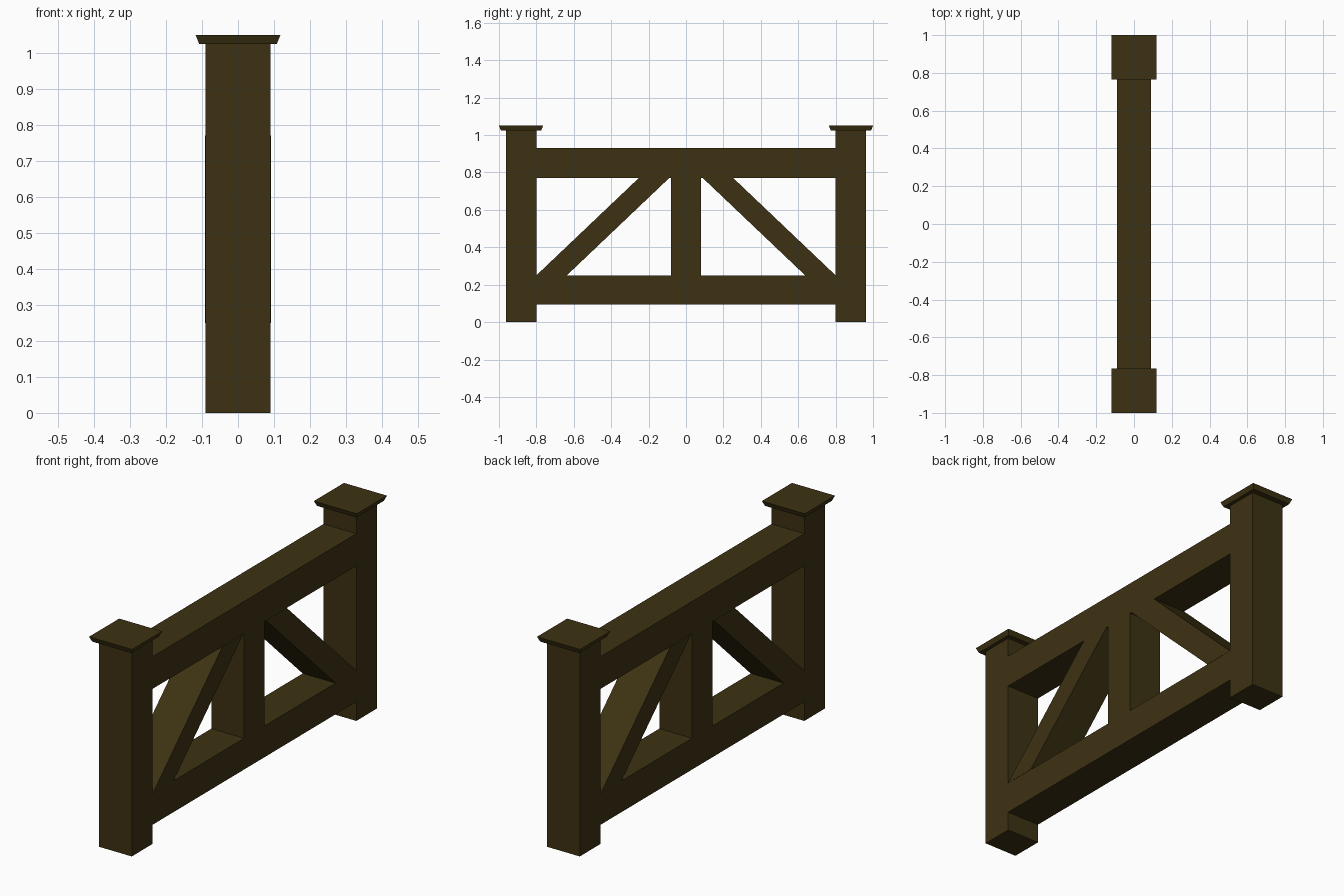
import bpy

if "Cube" in bpy.data.objects:
    bpy.data.objects.remove(bpy.data.objects["Cube"])

wood = bpy.data.materials.new("dark_brown_wood")
wood.diffuse_color = (0.046, 0.031, 0.006, 1.0)
wood.use_nodes = True
wood.node_tree.nodes["Principled BSDF"].inputs["Base Color"].default_value = wood.diffuse_color

HALF = 0.09                      # half thickness of the timbers
POST_IN, POST_OUT = 0.80, 0.962  # inner and outer faces of the end posts
LOW, HIGH = 0.25, 0.77           # opening between the rails


def prism(name, bottom, top):
    """Solid between two matching four-point loops."""
    faces = [(3, 2, 1, 0), (4, 5, 6, 7)]
    faces += [(i, (i + 1) % 4, 4 + (i + 1) % 4, 4 + i) for i in range(4)]
    mesh = bpy.data.meshes.new(name)
    mesh.from_pydata(bottom + top, [], faces)
    mesh.materials.append(wood)
    mesh.update()
    obj = bpy.data.objects.new(name, mesh)
    bpy.context.collection.objects.link(obj)
    return obj


def rect(hx, y0, y1, z):
    return [(-hx, y0, z), (hx, y0, z), (hx, y1, z), (-hx, y1, z)]


def beam(name, y0, y1, z0, z1):
    return prism(name, rect(HALF, y0, y1, z0), rect(HALF, y0, y1, z1))


# Rails and centre upright
beam("top_rail", -POST_IN, POST_IN, HIGH, 0.93)
beam("bottom_rail", -POST_IN, POST_IN, 0.095, LOW)
beam("centre_upright", -0.08, 0.08, LOW, HIGH)

for side, label in ((-1, "front"), (1, "back")):
    # End post
    y0, y1 = sorted((side * POST_IN, side * POST_OUT))
    beam(label + "_post", y0, y1, 0.0, 1.027)

    # Flared post cap
    c = side * 0.882
    prism(label + "_post_cap",
          rect(0.108, c - 0.108, c + 0.108, 1.025),
          rect(0.118, c - 0.118, c + 0.118, 1.05))

    # Diagonal brace, cut flush with both rails
    lo = sorted((side * POST_IN, side * 0.637))
    hi = sorted((side * 0.253, side * 0.09))
    prism(label + "_brace",
          rect(HALF + 0.001, lo[0], lo[1], LOW),
          rect(HALF + 0.001, hi[0], hi[1], HIGH))
